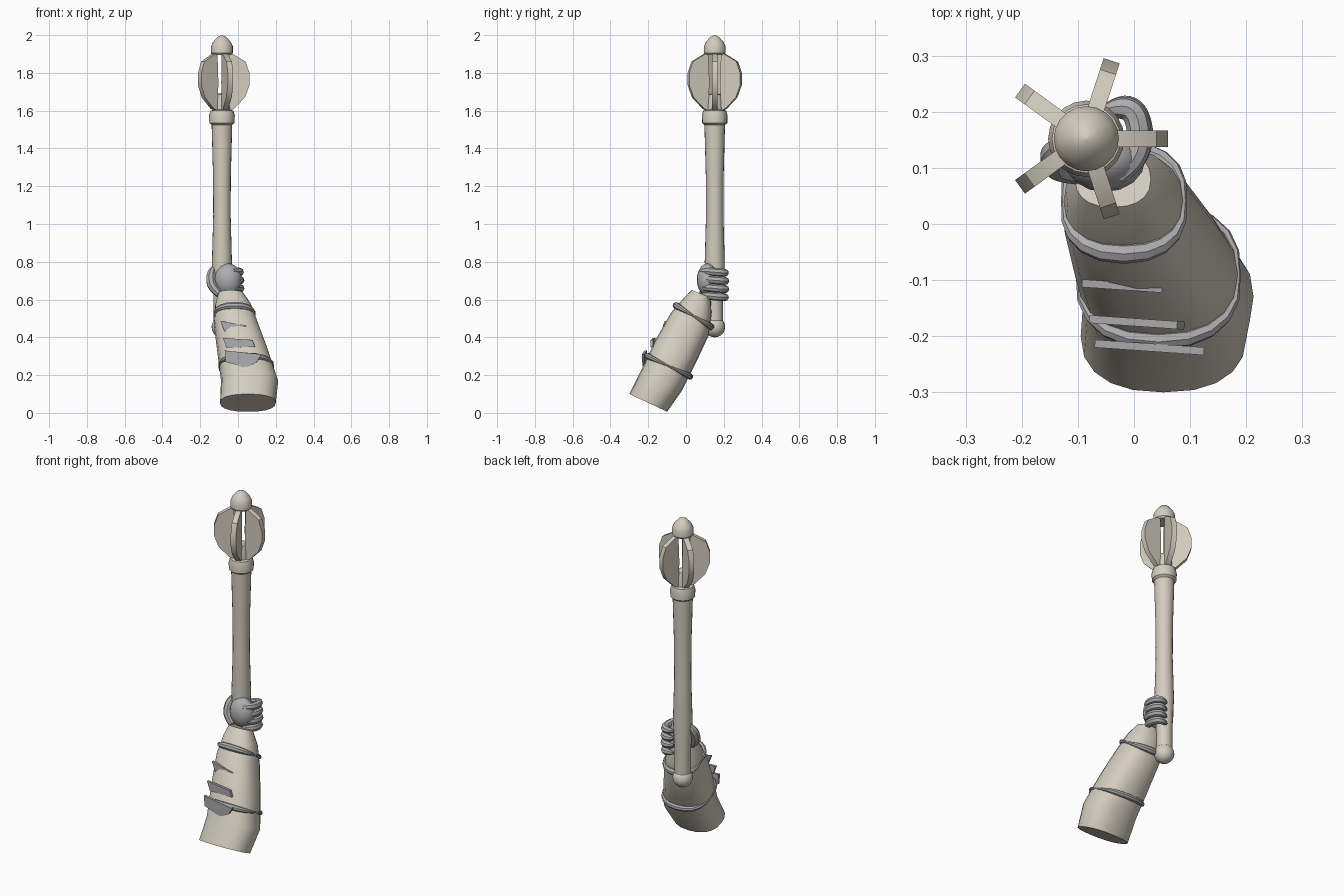
import bpy
import bmesh
from math import sin, cos, pi, tau, radians
from mathutils import Vector, Matrix

cube = bpy.data.objects.get("Cube")
if cube:
    bpy.data.objects.remove(cube)


def material(name, colour):
    m = bpy.data.materials.new(name)
    m.use_nodes = True
    m.diffuse_color = (*colour, 1)
    m.node_tree.nodes["Principled BSDF"].inputs["Base Color"].default_value = (*colour, 1)
    return m


BONE = material("warm bone", (0.66, 0.61, 0.52))
GREY = material("cool grey", (0.42, 0.42, 0.43))
parts = []
AXIS = Vector((-0.085, 0.152, 0))


def finish(name, bm, mat):
    bmesh.ops.recalc_face_normals(bm, faces=bm.faces)
    me = bpy.data.meshes.new(name)
    bm.to_mesh(me)
    bm.free()
    me.materials.append(mat)
    ob = bpy.data.objects.new(name, me)
    bpy.context.collection.objects.link(ob)
    parts.append(ob)
    return ob


def loft(name, rings, mat):
    """Skin a stack of point rings and close both ends."""
    bm = bmesh.new()
    rows = [[bm.verts.new(p) for p in ring] for ring in rings]
    n = len(rows[0])
    for a, b in zip(rows, rows[1:]):
        for i in range(n):
            j = (i + 1) % n
            bm.faces.new((a[i], a[j], b[j], b[i]))
    bm.faces.new(rows[0])
    bm.faces.new(rows[-1])
    return finish(name, bm, mat)


def lathe(name, profile, mat, sides=20):
    rings = [[AXIS + Vector((r * cos(tau * i / sides), r * sin(tau * i / sides), z))
              for i in range(sides)] for r, z in profile]
    return loft(name, rings, mat)


def slab(name, outline, thick, mat, matrix):
    """Extrude an x-z outline evenly to both sides along y."""
    rings = [[matrix @ Vector((x, y, z)) for x, z in outline]
             for y in (-thick / 2, thick / 2)]
    return loft(name, rings, mat)


def tube(name, points, radii, mat, cyclic=False, kind='POLY'):
    """Round bar along a path with a radius at every point."""
    cu = bpy.data.curves.new(name, 'CURVE')
    cu.dimensions = '3D'
    cu.bevel_depth = 1
    cu.bevel_resolution = 2
    cu.use_fill_caps = True
    cu.resolution_u = 5
    sp = cu.splines.new(kind)
    sp.points.add(len(points) - 1)
    for p, co, r in zip(sp.points, points, radii):
        p.co = (*co, 1)
        p.radius = r
    sp.use_cyclic_u = cyclic
    if kind == 'NURBS':
        sp.order_u = 3
        sp.use_endpoint_u = True
    ob = bpy.data.objects.new(name, cu)
    bpy.context.collection.objects.link(ob)
    cu.materials.append(mat)
    bpy.ops.object.select_all(action='DESELECT')
    ob.select_set(True)
    bpy.context.view_layer.objects.active = ob
    bpy.ops.object.convert(target='MESH')
    parts.append(bpy.context.view_layer.objects.active)


# Mace shaft, collar, pommel and head
lathe("shaft", [(0.044, 0.47), (0.044, 0.6), (0.053, 0.8), (0.046, 1.05),
                (0.047, 1.25), (0.055, 1.54)], BONE)
lathe("collar", [(0.055, 1.525), (0.067, 1.535), (0.068, 1.575),
                 (0.061, 1.6), (0.045, 1.605)], BONE)
lathe("pommel", [(max(0.055 * sin(pi * k / 10), 0.001), 0.455 - 0.055 * cos(pi * k / 10))
                 for k in range(11)], BONE)
lathe("head_stub", [(0.045, 1.59), (0.043, 1.66), (0.036, 1.685), (0.002, 1.695)], BONE)
lathe("head_cap", [(0.05, 1.895), (0.058, 1.905), (0.058, 1.94), (0.048, 1.962),
                   (0.024, 1.99), (0.002, 2.0)], BONE)
flange_outline = [(0.04, 1.6), (0.063, 1.61), (0.122, 1.67), (0.146, 1.735),
                  (0.146, 1.8), (0.125, 1.86), (0.057, 1.9), (0.04, 1.9), (0.034, 1.75)]
for k in range(5):
    turn = Matrix.Translation(AXIS) @ Matrix.Rotation(radians(72 * k), 4, 'Z')
    slab(f"flange_{k + 1}", flange_outline, 0.03, BONE, turn)

# Sleeve stations: front (y, z), back (y, z), x range
stations = [
    ((-0.30, 0.10), (-0.10, 0.006), (-0.095, 0.20)),
    ((-0.24, 0.22), (-0.02, 0.12), (-0.09, 0.213)),
    ((-0.165, 0.38), (0.055, 0.27), (-0.11, 0.16)),
    ((-0.08, 0.53), (0.12, 0.41), (-0.128, 0.105)),
    ((-0.01, 0.61), (0.135, 0.52), (-0.122, 0.07)),
    ((0.03, 0.65), (0.13, 0.61), (-0.105, 0.03)),
]


def section(t, grow_depth=1.0, grow_width=1.0, sides=20):
    """Rounded cross-section of the sleeve at a fractional station."""
    k = min(int(t), len(stations) - 2)
    front, back, span = (Vector(a).lerp(Vector(b), t - k)
                         for a, b in zip(stations[k], stations[k + 1]))
    mid, half = (front + back) / 2, (front - back) / 2 * grow_depth
    cx, hx = (span[0] + span[1]) / 2, (span[1] - span[0]) / 2 * grow_width
    ring = []
    for i in range(sides):
        c, s = cos(tau * i / sides), sin(tau * i / sides)
        c, s = (abs(v) ** 0.85 * (1 if v > 0 else -1) for v in (c, s))
        ring.append(Vector((cx + hx * c, mid[0] + half[0] * s, mid[1] + half[1] * s)))
    return ring


loft("sleeve", [section(t) for t in range(len(stations))], BONE)

# Straps bulge at front and back and sink in at the sides
for name, t, size in (("wrist_strap", 3.45, 0.019), ("forearm_strap", 1.5, 0.017)):
    radii = [size * (0.3 + 0.7 * abs(sin(tau * i / 20))) for i in range(20)]
    tube(name, section(t, 1.04, 0.99), radii, GREY, cyclic=True)

# Upright shards set into the front of the sleeve
shards = [
    (-0.112, [(-0.093, 0.487), (0.05, 0.46), (-0.03, 0.445), (-0.03, 0.418), (-0.07, 0.43)]),
    (-0.175, [(-0.08, 0.397), (0.077, 0.386), (0.09, 0.35), (-0.06, 0.345)]),
    (-0.218, [(-0.07, 0.33), (0.125, 0.31), (0.1, 0.27), (0.04, 0.235),
              (-0.01, 0.255), (-0.065, 0.27)]),
]
for k, (y, outline) in enumerate(shards):
    lean = Matrix.Translation((0, y, 0)) @ Matrix.Rotation(radians(-4), 4, 'Z')
    slab(f"shard_{k + 1}", outline, 0.014, GREY, lean)

# Palm
bm = bmesh.new()
bmesh.ops.create_uvsphere(
    bm, u_segments=16, v_segments=10, radius=1,
    matrix=Matrix.Translation((-0.052, 0.115, 0.705)) @ Matrix.Diagonal((0.072, 0.058, 0.086, 1)))
finish("palm", bm, GREY)

# Fingers curl round the shaft from the palm
for k in range(4):
    z = 0.745 - 0.043 * k
    reach = 0.004 * (k in (1, 2))
    path = [(-0.03, 0.085, z + 0.005), (0.002, 0.11, z + 0.005), (0.012 + reach, 0.16, z),
            (0.0, 0.205 + reach, z - 0.003), (-0.035, 0.208, z - 0.005),
            (-0.058, 0.2, z - 0.005)]
    tube(f"finger_{k + 1}", path, (0.016, 0.021, 0.022, 0.022, 0.019, 0.008),
         GREY, kind='NURBS')

# Thumb on the other side
tube("thumb", [(-0.1, 0.09, 0.63), (-0.137, 0.1, 0.665), (-0.145, 0.115, 0.71),
               (-0.138, 0.135, 0.75), (-0.12, 0.15, 0.78)],
     (0.02, 0.026, 0.026, 0.023, 0.01), GREY, kind='NURBS')

# Smooth shading with crisp edges
bpy.ops.object.select_all(action='DESELECT')
for ob in parts:
    ob.select_set(True)
bpy.context.view_layer.objects.active = parts[0]
bpy.ops.object.shade_smooth_by_angle(angle=radians(35))
